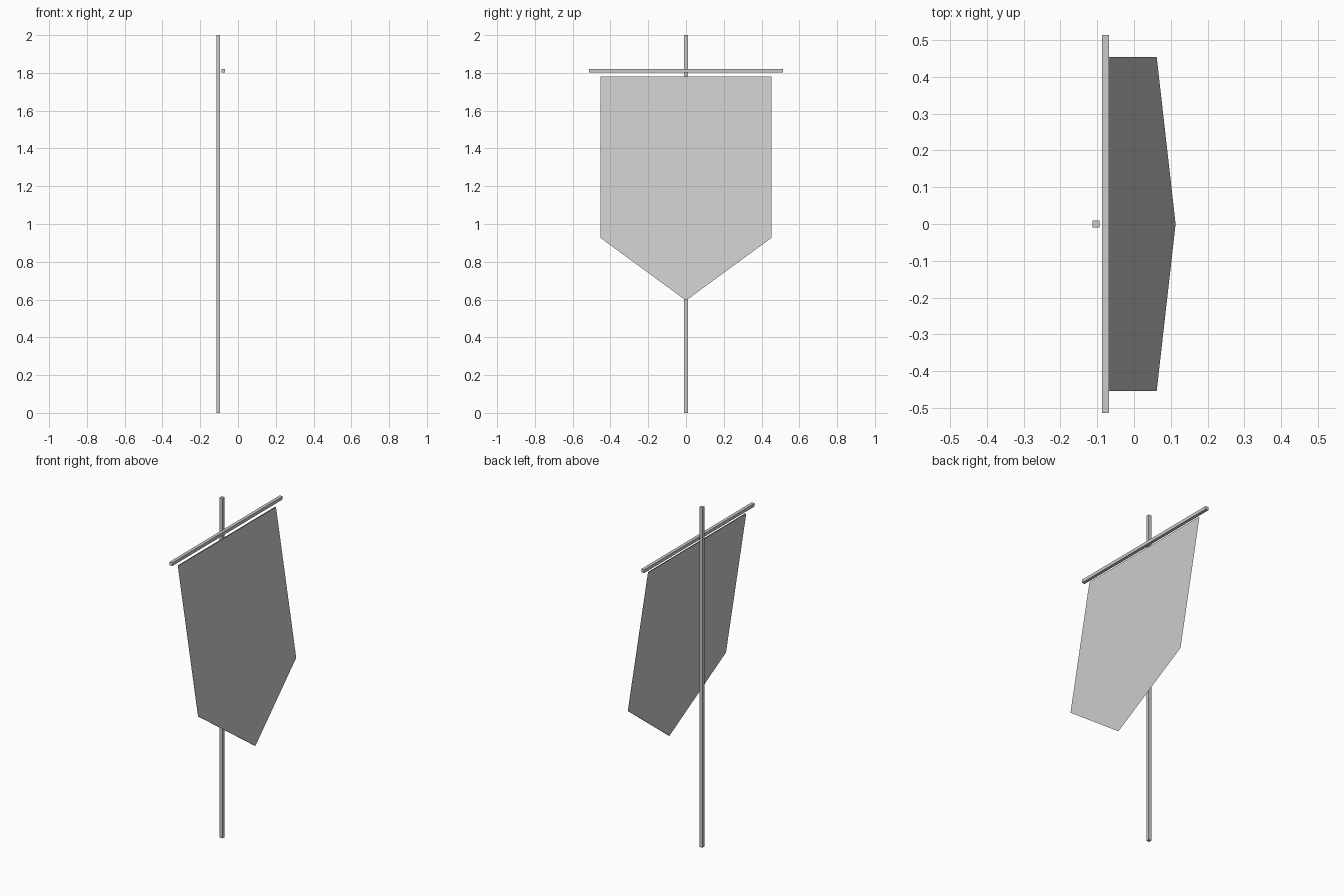
import bpy, bmesh

if "Cube" in bpy.data.objects:
    bpy.data.objects.remove(bpy.data.objects["Cube"])


def bar(name, lo, hi):
    # Square-section rod between two opposite corners
    bpy.ops.mesh.primitive_cube_add(size=1, location=[(a + b) / 2 for a, b in zip(lo, hi)])
    ob = bpy.context.object
    ob.name = name
    ob.scale = [b - a for a, b in zip(lo, hi)]
    bpy.ops.object.transform_apply(location=False, rotation=False, scale=True)
    return ob


# Upright pole and the crossbar in front of it
bar("pole", (-0.113, -0.01, 0), (-0.094, 0.01, 2))
bar("crossbar", (-0.087, -0.513, 1.801), (-0.068, 0.513, 1.82))

# Pointed cloth leaning outward: open front and back sheets, no rim
OUTLINE = [(-0.453, 1.78), (-0.453, 0.927), (0, 0.595), (0.453, 0.927), (0.453, 1.78)]
TOP_X, TIP_X, GAP = -0.07, 0.113, 0.005
slope = (TIP_X - TOP_X) / (1.78 - 0.595)
bm = bmesh.new()
for offset in (0, -GAP):
    verts = [bm.verts.new((TOP_X + offset + slope * (1.78 - z), y, z)) for y, z in OUTLINE]
    bm.faces.new(verts if offset == 0 else verts[::-1])
mesh = bpy.data.meshes.new("banner_cloth")
bm.to_mesh(mesh)
bm.free()
cloth = bpy.data.objects.new("banner_cloth", mesh)
bpy.context.collection.objects.link(cloth)
